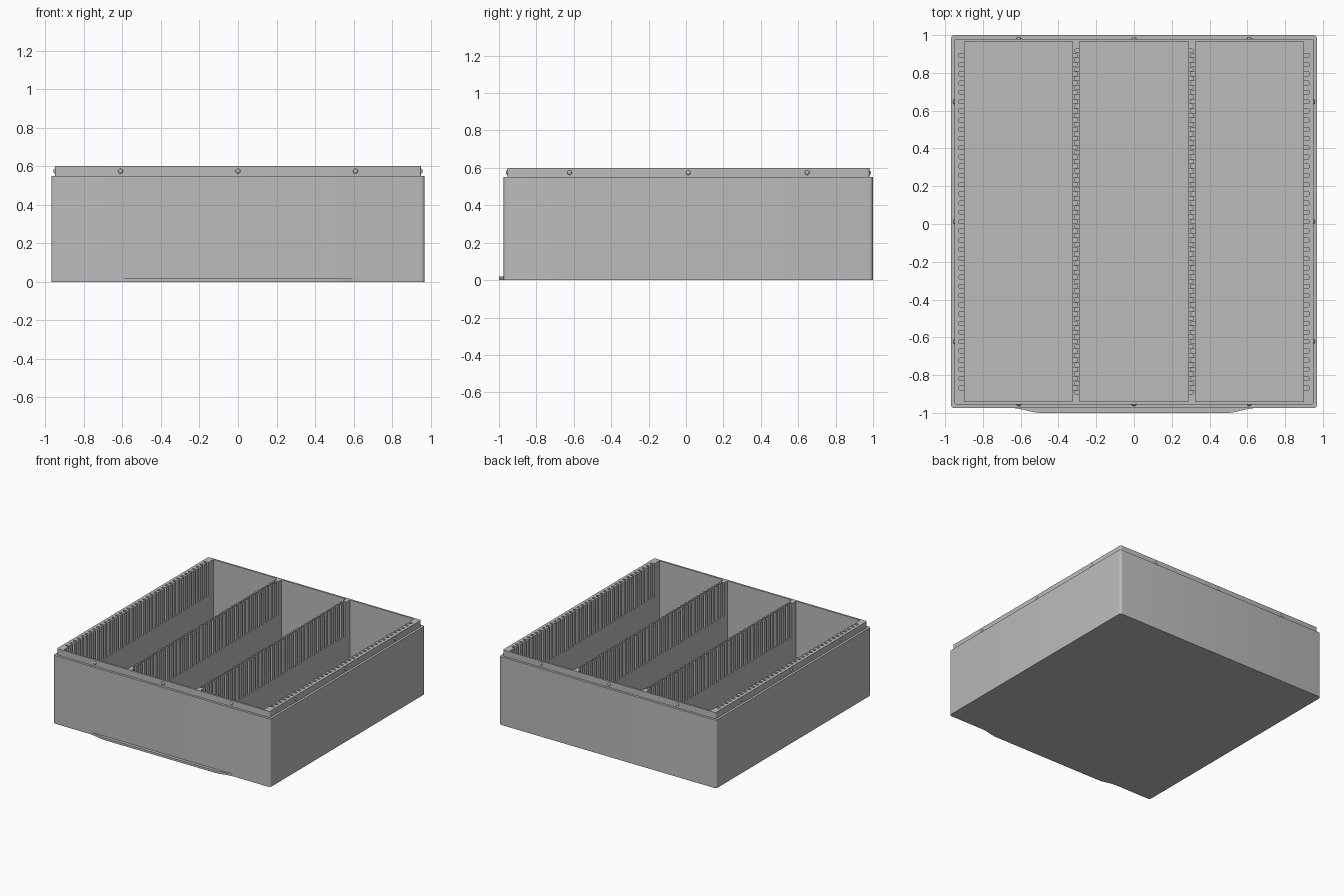
import bpy
import bmesh
from math import sin, cos, pi
from mathutils import Matrix, Vector

old = bpy.data.objects.get("Cube")
if old:
    bpy.data.objects.remove(old, do_unlink=True)

grey = bpy.data.materials.new("plain grey")
grey.use_nodes = True
grey.diffuse_color = (0.5, 0.5, 0.5, 1)
grey.node_tree.nodes["Principled BSDF"].inputs["Base Color"].default_value = (0.5, 0.5, 0.5, 1)

CY = 0.0125          # middle of the tray body in y
HALF_X, HALF_Y = 0.97, 0.987
BODY_TOP, LIP_TOP = 0.55, 0.6
LIP_STEP = 0.019
FLOOR = 0.02
SLOT_BOTTOM = 0.33
PITCH = 0.0489


def finish(name, bm):
    bmesh.ops.recalc_face_normals(bm, faces=bm.faces)
    mesh = bpy.data.meshes.new(name)
    bm.to_mesh(mesh)
    bm.free()
    mesh.materials.append(grey)
    obj = bpy.data.objects.new(name, mesh)
    bpy.context.collection.objects.link(obj)
    return obj


def activate(obj):
    bpy.ops.object.select_all(action='DESELECT')
    obj.select_set(True)
    bpy.context.view_layer.objects.active = obj


def prism(bm, points, z0, z1):
    low = [bm.verts.new((x, y, z0)) for x, y in points]
    high = [bm.verts.new((x, y, z1)) for x, y in points]
    bm.faces.new(low)
    bm.faces.new(high)
    n = len(points)
    for i in range(n):
        j = (i + 1) % n
        bm.faces.new((low[i], low[j], high[j], high[i]))


def rounded_rect(hx, hy, r, steps=5):
    pts = []
    for k, (sx, sy) in enumerate(((1, 1), (-1, 1), (-1, -1), (1, -1))):
        for s in range(steps + 1):
            a = (k + s / steps) * pi / 2
            pts.append((sx * (hx - r) + r * cos(a), CY + sy * (hy - r) + r * sin(a)))
    return pts


def cut(obj, cutter):
    cutter.hide_render = True
    mod = obj.modifiers.new("cut", 'BOOLEAN')
    mod.operation = 'DIFFERENCE'
    mod.solver = 'EXACT'
    mod.object = cutter
    activate(obj)
    bpy.ops.object.modifier_apply(modifier=mod.name)
    bpy.data.objects.remove(cutter, do_unlink=True)


# Tray body with a stepped-in lip
bm = bmesh.new()
levels = [(0, 0, 0.02), (BODY_TOP, 0, 0.02), (BODY_TOP, LIP_STEP, 0.01), (LIP_TOP, LIP_STEP, 0.01)]
rings = []
for z, inset, r in levels:
    outline = rounded_rect(HALF_X - inset, HALF_Y - inset, r)
    rings.append([bm.verts.new((x, y, z)) for x, y in outline])
for a, b in zip(rings, rings[1:]):
    for i in range(len(a)):
        j = (i + 1) % len(a)
        bm.faces.new((a[i], a[j], b[j], b[i]))
bm.faces.new(rings[0])
bm.faces.new(rings[-1])
tray = finish("tray", bm)

# Three long compartments
compartments = [(-0.897, -0.325), (-0.288, 0.288), (0.325, 0.897)]
bm = bmesh.new()
for x0, x1 in compartments:
    y0, y1 = CY - 0.953, CY + 0.953
    prism(bm, [(x0, y0), (x1, y0), (x1, y1), (x0, y1)], FLOOR, 0.7)
cut(tray, finish("compartment_cutter", bm))


# Rows of card slots in both long walls of each compartment
def slot(bm, wall_x, y, side, depth):
    w, r = 0.0105, 0.006
    shape = [(-0.02, -w), (depth - r, -w), (depth, r - w),
             (depth, w - r), (depth - r, w), (-0.02, w)]
    prism(bm, [(wall_x + side * dx, y + dy) for dx, dy in shape], SLOT_BOTTOM, 0.7)


bm = bmesh.new()
for x0, x1 in compartments:
    count = 38 if x0 < 0 < x1 else 37
    for i in range(count):
        y = CY + (i - (count - 1) / 2) * PITCH
        for wall, side in ((x0, -1), (x1, 1)):
            slot(bm, wall, y, side, 0.033 if abs(wall) > 0.8 else 0.026)
cut(tray, finish("slot_cutter", bm))
activate(tray)
bpy.ops.object.shade_smooth_by_angle(angle=0.5)

# Thin finger pull along the bottom of the front
bm = bmesh.new()
front = CY - HALF_Y
half = []
for i in range(9):
    t = i / 8
    half.append((0.65 - 0.16 * t, front - 0.0255 * (1 - cos(pi * t)) / 2))
outline = [(0.65, front + 0.01)] + half
outline += [(-x, y) for x, y in reversed(outline)]
prism(bm, outline, 0, 0.018)
pull = finish("finger_pull", bm)
activate(pull)
bpy.ops.object.shade_smooth_by_angle(angle=0.5)

# Domed rivets around the lip
bm = bmesh.new()
spots = []
for s in (-1, 1):
    for k in (-1, 0, 1):
        spots.append((k * 0.61, CY + s * (HALF_Y - LIP_STEP), (1, 0.6, 1)))
        spots.append((s * (HALF_X - LIP_STEP), CY + k * 0.635, (0.6, 1, 1)))
for x, y, squash in spots:
    place = Matrix.Translation((x, y, 0.575)) @ Matrix.Diagonal(Vector(squash)).to_4x4()
    bmesh.ops.create_uvsphere(bm, u_segments=16, v_segments=8, radius=0.0125, matrix=place)
rivets = finish("lip_rivets", bm)
activate(rivets)
bpy.ops.object.shade_smooth_by_angle(angle=0.8)
